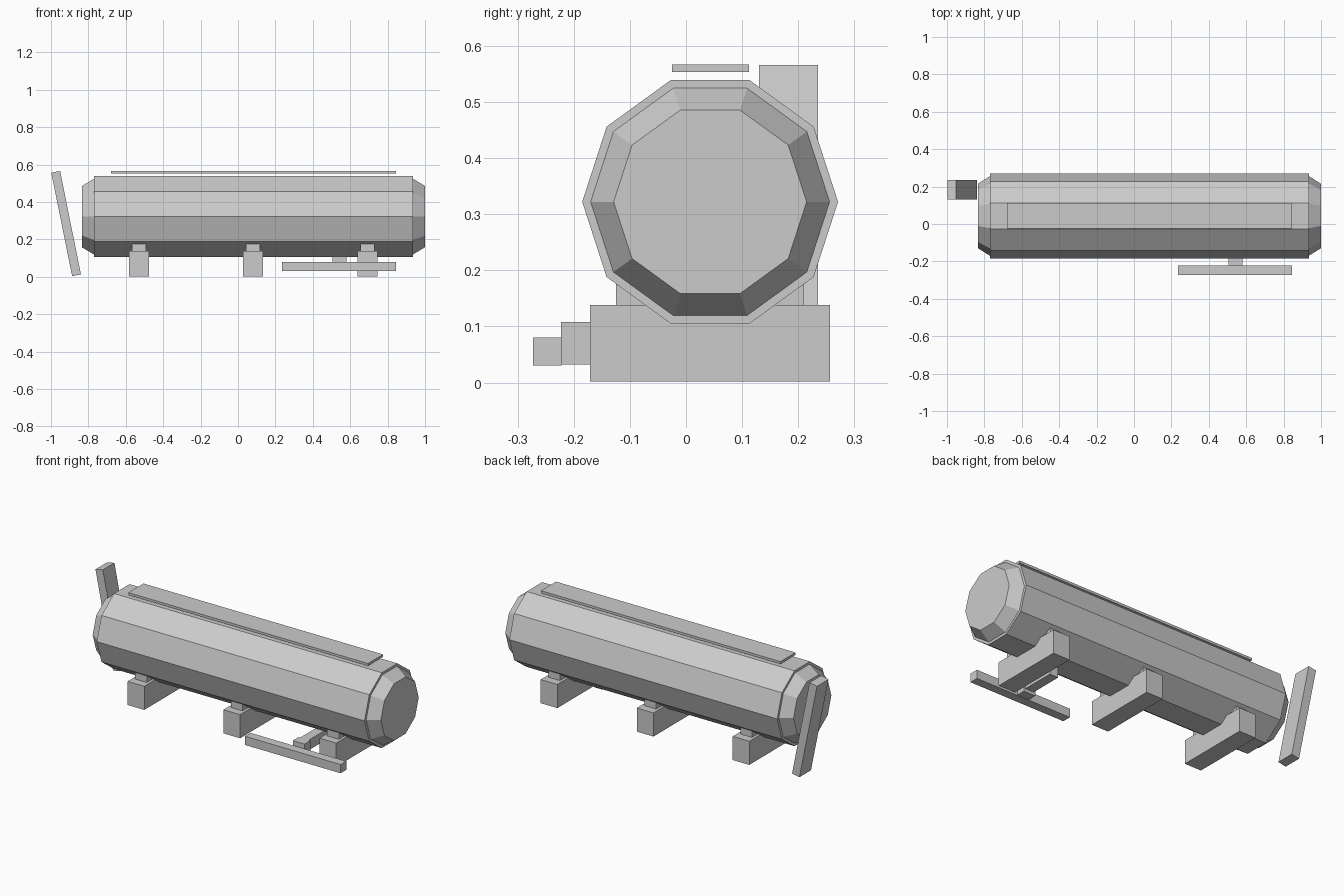
import bpy, bmesh, math
from mathutils import Matrix

cube = bpy.data.objects.get("Cube")
if cube:
    bpy.data.objects.remove(cube, do_unlink=True)

GREY = (0.6, 0.6, 0.6, 1)
mat = bpy.data.materials.new("plain_grey")
mat.use_nodes = True
mat.diffuse_color = GREY
mat.node_tree.nodes["Principled BSDF"].inputs["Base Color"].default_value = GREY

AXIS_Y, AXIS_Z = 0.043, 0.322


def finish(name, bm):
    bmesh.ops.recalc_face_normals(bm, faces=bm.faces)
    mesh = bpy.data.meshes.new(name)
    bm.to_mesh(mesh)
    bm.free()
    mesh.materials.append(mat)
    obj = bpy.data.objects.new(name, mesh)
    bpy.context.collection.objects.link(obj)
    return obj


def box(name, x, y, z, tilt=0):
    """Box from (min, max) ranges, tilted about its own y axis."""
    bm = bmesh.new()
    bmesh.ops.create_cube(bm, size=1)
    size = [b - a for a, b in (x, y, z)]
    mid = [(a + b) / 2 for a, b in (x, y, z)]
    bm.transform(Matrix.Translation(mid) @ Matrix.Rotation(tilt, 4, "Y")
                 @ Matrix.Diagonal((*size, 1)))
    return finish(name, bm)


def drum(name, x0, x1, r0, r1):
    """Ten-sided frustum along x, with a corner on the +y side."""
    bm = bmesh.new()
    rings = []
    for x, r in ((x0, r0), (x1, r1)):
        rings.append([bm.verts.new((x, AXIS_Y + r * math.cos(i * math.tau / 10),
                                    AXIS_Z + r * math.sin(i * math.tau / 10)))
                      for i in range(10)])
        bm.faces.new(rings[-1])
    a, b = rings
    for i in range(10):
        j = (i + 1) % 10
        bm.faces.new((a[i], a[j], b[j], b[i]))
    return finish(name, bm)


# Tank body and tapered ends
drum("tank_body", -0.77, 0.935, 0.228, 0.228)
drum("left_end_cap", 0.935, 1.0, 0.213, 0.172)
drum("right_end_cap", -0.835, -0.77, 0.172, 0.213)

# Support blocks with narrower saddles
for i, x in enumerate((-0.53, 0.08, 0.692), 1):
    box(f"support_block_{i}", (x - 0.053, x + 0.053), (-0.171, 0.257), (0.002, 0.138))
    box(f"saddle_{i}", (x - 0.037, x + 0.037), (-0.125, 0.21), (0.138, 0.178))

# Strip above the tank
box("top_strip", (-0.68, 0.845), (-0.025, 0.112), (0.553, 0.567))

# Front rail on its bracket
box("front_rail", (0.235, 0.845), (-0.273, -0.222), (0.03, 0.08))
box("rail_bracket", (0.505, 0.58), (-0.223, -0.171), (0.032, 0.108))
box("rail_strut", (0.515, 0.57), (-0.171, 0.02), (0.05, 0.108))

# Leaning plank beside the right end
box("leaning_plank", (-0.943, -0.895), (0.13, 0.235), (0.003, 0.567), math.radians(-11.4))
